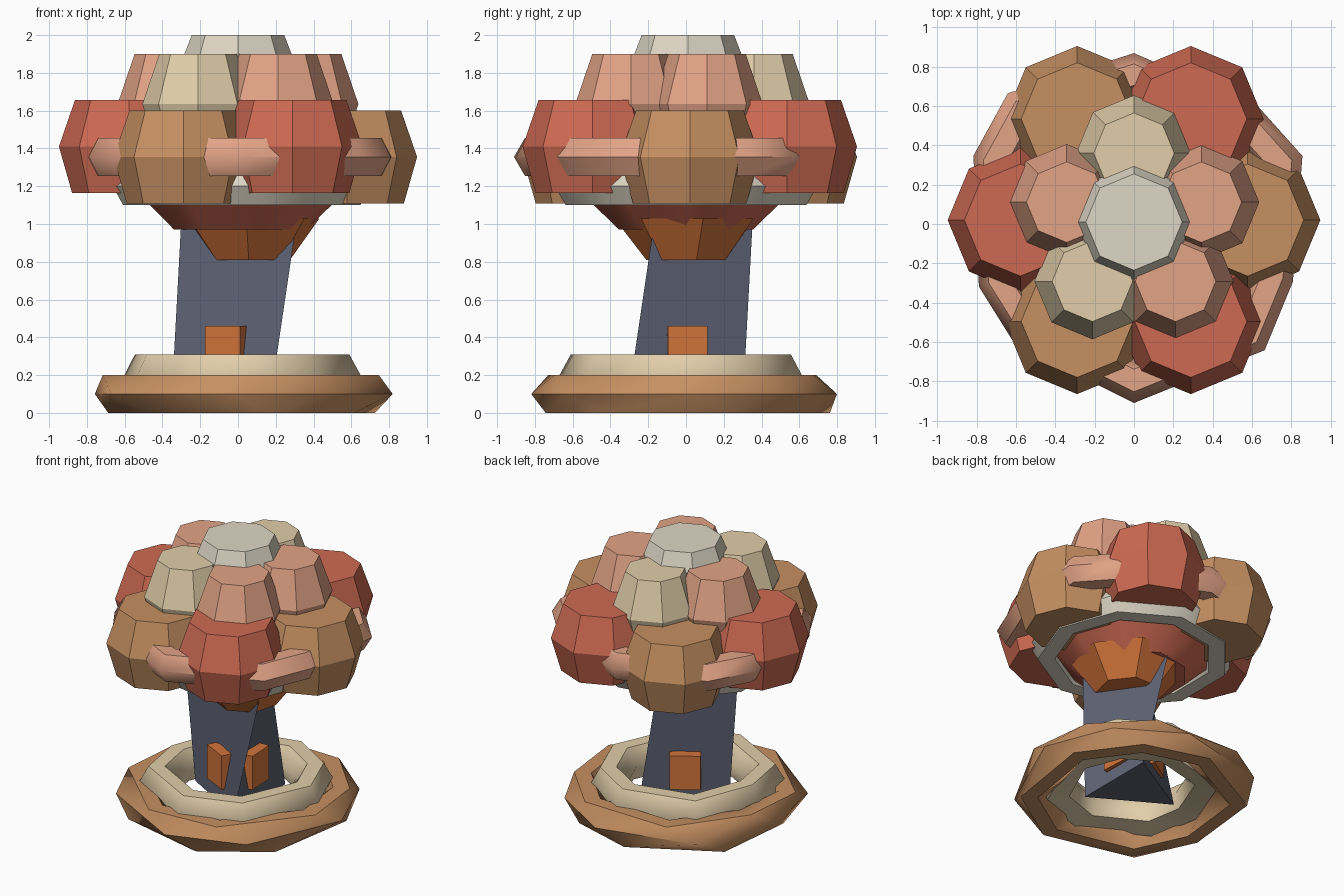
import bpy, bmesh, math
from math import sin, cos, radians

if "Cube" in bpy.data.objects:
    bpy.data.objects.remove(bpy.data.objects["Cube"])


def material(name, hexcol):
    m = bpy.data.materials.new(name)
    lin = []
    for i in (0, 2, 4):
        c = int(hexcol[i:i + 2], 16) / 255
        lin.append(c / 12.92 if c <= 0.04045 else ((c + 0.055) / 1.055) ** 2.4)
    m.diffuse_color = (*lin, 1)
    m.use_nodes = True
    m.node_tree.nodes["Principled BSDF"].inputs["Base Color"].default_value = m.diffuse_color
    return m


BROWN = material("brown", "C69062")
RED = material("brick_red", "CE6A52")
SALMON = material("salmon", "E2A386")
CREAM = material("cream", "E2CEAA")
PALE = material("pale_grey", "DED7C5")
SLATE = material("slate", "5E6274")
ORANGE = material("orange", "D2743B")


def make(name, rings, mat, closed_loop=False, smooth=None):
    """Bridge a list of equal-length point rings; cap the ends or join them."""
    n = len(rings[0])
    bm = bmesh.new()
    vs = [[bm.verts.new(p) for p in r] for r in rings]
    k = len(rings)
    for i in range(k if closed_loop else k - 1):
        a, b = vs[i], vs[(i + 1) % k]
        for j in range(n):
            bm.faces.new((a[j], a[(j + 1) % n], b[(j + 1) % n], b[j]))
    if not closed_loop:
        bm.faces.new(vs[0][::-1])
        bm.faces.new(vs[-1])
    bmesh.ops.recalc_face_normals(bm, faces=bm.faces)
    me = bpy.data.meshes.new(name)
    bm.to_mesh(me)
    bm.free()
    me.materials.append(mat)
    ob = bpy.data.objects.new(name, me)
    bpy.context.collection.objects.link(ob)
    if smooth:
        bpy.ops.object.select_all(action='DESELECT')
        ob.select_set(True)
        bpy.context.view_layer.objects.active = ob
        bpy.ops.object.shade_smooth_by_angle(angle=radians(smooth))
    return ob


def polygon(r, z, n, phase=0, cx=0, cy=0):
    return [(cx + r * cos(radians(phase) + math.tau * i / n),
             cy + r * sin(radians(phase) + math.tau * i / n), z) for i in range(n)]


def uneven_ring(name, section, outline, mat, twist=0, cy=0):
    """Ring on an uneven outline of (angle, radius factor), optionally twisted with height."""
    z0 = section[0][1]
    loops = [[(r * f * cos(radians(a + twist * (z0 - z))),
               r * f * sin(radians(a + twist * (z0 - z))) + cy, z) for a, f in outline]
             for r, z in section]
    return make(name, loops, mat, True, 55)


def hexagon(R, r, z):
    return [(R + r * cos(radians(a)), z + r * sin(radians(a))) for a in range(0, 360, 60)]


def puff(name, cx, cy, z, r_mid, r_top, half, mat, n=8, r_low=None, smooth=None):
    """Flat-topped faceted ball."""
    return make(name, [polygon(r_low or r_top, z - half, n, 0, cx, cy),
                       polygon(r_mid, z, n, 0, cx, cy),
                       polygon(r_top, z + half, n, 0, cx, cy)], mat, smooth=smooth)


# base rings
base = [(3, 1), (40, 1), (77, 1), (130, 1), (178, .925), (215, 1), (268, 1), (309, 1)]
uneven_ring("base_ring_lower", hexagon(0.705, 0.115, 0.10), base, BROWN, 150)
uneven_ring("base_ring_upper", [(0.65, 0.20), (0.59, 0.31), (0.48, 0.31), (0.40, 0.20),
                                (0.43, 0.09), (0.59, 0.06)], base, CREAM, 0, -0.02)

# twisted three-sided stem
make("stem", [polygon(0.35, 0.10, 3, 60), polygon(0.36, 1.12, 3, 95)], SLATE, smooth=30)

# small blocks at the foot of each stem face
for i in range(3):
    a = radians(120 * i + 3)
    u, t = (cos(a), sin(a)), (-sin(a), cos(a))
    loops = [[(u[0] * d + t[0] * w, u[1] * d + t[1] * w, z)
              for d, w in ((0.08, -0.105), (0.18, -0.105), (0.18, 0.105), (0.08, 0.105))]
             for z in (0.21, 0.46)]
    make(f"stem_block_{i + 1}", loops, ORANGE)

# collar, underside and rim of the cap
make("collar", [polygon(0.22, 0.81, 7, 12, 0.06, 0.01),
                polygon(0.39, 1.03, 7, 12, 0.05, 0.01)], ORANGE)
puff("cap_core", 0, 0, 1.22, 0.62, 0.36, 0.25, RED, 9, smooth=45)
even = [(40 * i, 1) for i in range(9)]
uneven_ring("cap_rim", hexagon(0.59, 0.115, 1.20), even, PALE)

# belt that shows between the large puffs
belt = [(22, 1.01), (43, .95), (90, .95), (134, 1.01), (157, .97), (202, .93),
        (225, .94), (270, .995), (316, 1.01), (340, .94)]
uneven_ring("cap_belt", hexagon(0.80, 0.115, 1.355), belt, SALMON)

# six large puffs, alternating colour and height
for i in range(6):
    a = radians(60 * i)
    odd = i % 2
    puff(f"large_puff_{i + 1}", 0.578 * cos(a), 0.595 * sin(a) + 0.02,
         1.41 if odd else 1.355, 0.37, 0.285, 0.247, RED if odd else BROWN, r_low=0.30)

# five medium puffs
for i in range(5):
    a = radians(18 + 72 * i)
    puff(f"medium_puff_{i + 1}", 0.36 * cos(a), 0.36 * sin(a), 1.635,
         0.295, 0.205, 0.265, CREAM if i in (1, 3) else SALMON)

# crown
puff("crown_puff", 0.0, 0.01, 1.87, 0.295, 0.245, 0.13, PALE, 8)
